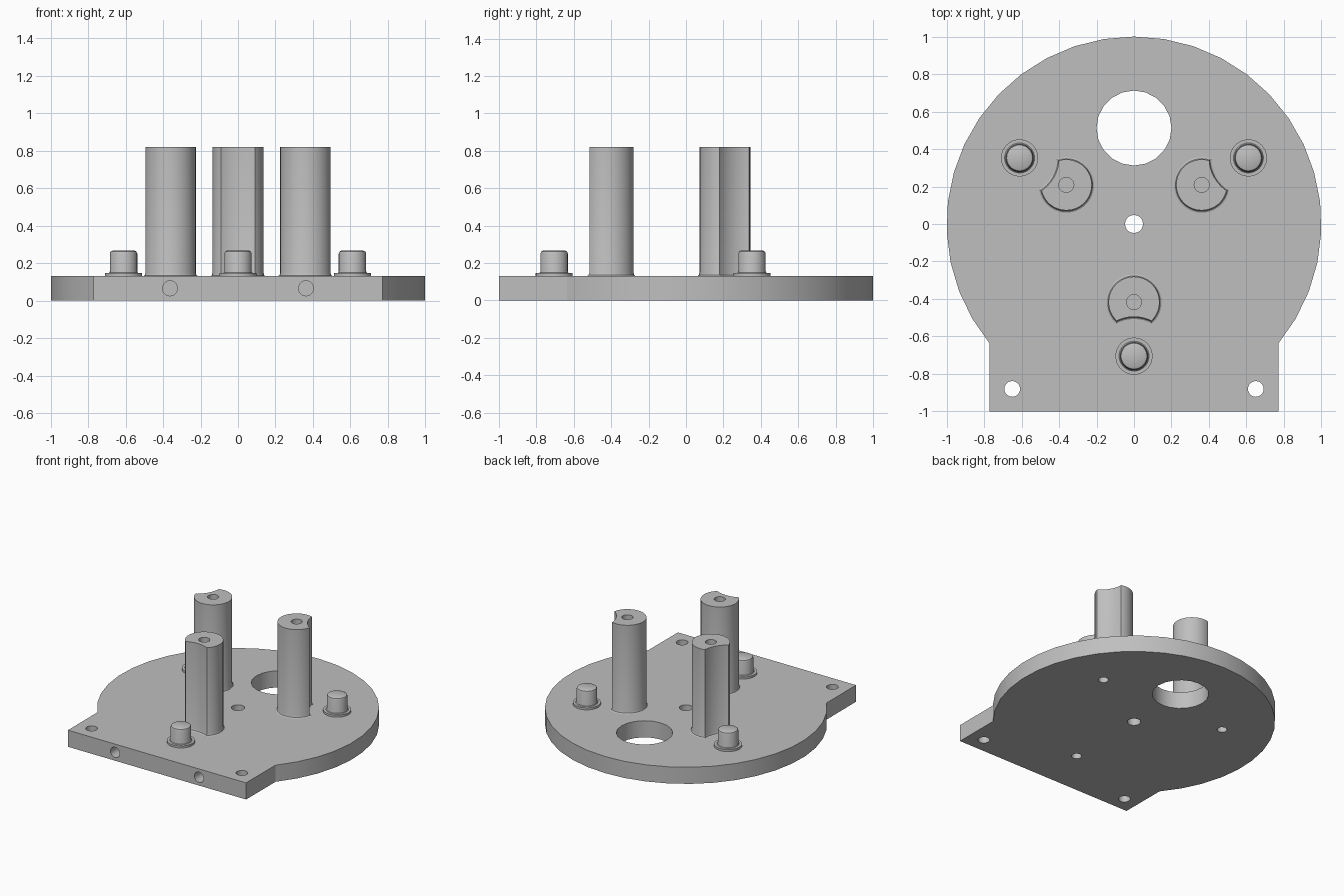
import bpy, bmesh
from math import sin, cos, pi, radians, asin
from mathutils import Matrix, Vector

if "Cube" in bpy.data.objects:
    bpy.data.objects.remove(bpy.data.objects["Cube"])

PLATE_Z = 0.13
POST_TOP = 0.82

grey = bpy.data.materials.new("machined grey")
grey.use_nodes = True
COLOUR = (0.52, 0.52, 0.52, 1)
grey.diffuse_color = COLOUR
grey.node_tree.nodes["Principled BSDF"].inputs["Base Color"].default_value = COLOUR


def make(name, bm):
    bmesh.ops.recalc_face_normals(bm, faces=bm.faces)
    mesh = bpy.data.meshes.new(name)
    bm.to_mesh(mesh)
    bm.free()
    mesh.materials.append(grey)
    obj = bpy.data.objects.new(name, mesh)
    bpy.context.collection.objects.link(obj)
    return obj


def lathe(name, profile, at=(0, 0, 0), sides=32, turn=Matrix()):
    """Solid of revolution from (radius, height) points, capped at both ends."""
    bm = bmesh.new()
    rings = [[bm.verts.new((r * cos(2 * pi * i / sides), r * sin(2 * pi * i / sides), z))
              for i in range(sides)] for r, z in profile]
    for a, b in zip(rings, rings[1:]):
        for i in range(sides):
            j = (i + 1) % sides
            bm.faces.new((a[i], a[j], b[j], b[i]))
    bm.faces.new(rings[0])
    bm.faces.new(rings[-1])
    bm.transform(Matrix.Translation(at) @ turn)
    return make(name, bm)


def drill(x, y, r, low, high, sides=20):
    return lathe("cutter", [(r, low), (r, high)], (x, y, 0), sides)


def cut(obj, cutters):
    bpy.context.view_layer.objects.active = obj
    for c in cutters:
        c.hide_render = True
        mod = obj.modifiers.new("cut", "BOOLEAN")
        mod.operation = "DIFFERENCE"
        mod.solver = "EXACT"
        mod.object = c
        bpy.ops.object.modifier_apply(modifier=mod.name)
        bpy.data.objects.remove(c)


def smooth(obj):
    bpy.ops.object.select_all(action="DESELECT")
    obj.select_set(True)
    bpy.context.view_layer.objects.active = obj
    bpy.ops.object.shade_smooth_by_angle(angle=radians(30))


# Base plate: round disc running into a square foot
half = 0.77
start = -asin(0.637)
steps = 28
outline = [(-half, -1), (half, -1)]
for i in range(steps + 1):
    a = start + (pi - 2 * start) * i / steps
    outline.append((cos(a), sin(a)))
bm = bmesh.new()
face = bm.faces.new([bm.verts.new((x, y, 0)) for x, y in outline])
top = bmesh.ops.extrude_face_region(bm, geom=[face])
bmesh.ops.translate(bm, vec=(0, 0, PLATE_Z),
                    verts=[v for v in top["geom"] if isinstance(v, bmesh.types.BMVert)])
plate = make("base_plate", bm)

# Window, centre hole, corner holes and blind holes in the front edge
holes = [drill(0, 0.512, 0.2, -1, 1), drill(0, 0, 0.048, -1, 1)]
for side in (-1, 1):
    holes.append(drill(side * 0.65, -0.88, 0.042, -1, 1))
    holes.append(lathe("cutter", [(0.04, -0.1), (0.04, 0.2)],
                       (side * 0.363, -1, 0.065), 20, Matrix.Rotation(-pi / 2, 4, "X")))

# Three stations: scalloped post, pin and blind hole underneath
for name, angle in (("front", -90), ("left", 30), ("right", 150)):
    d = Vector((cos(radians(angle)), sin(radians(angle)), 0))
    pin_at, post_at, hole_at = d * 0.705, d * 0.417, d * 0.633
    holes.append(drill(hole_at.x, hole_at.y, 0.036, -0.1, 0.1))

    post = lathe(name + "_post", [(0.148, 0.12), (0.148, PLATE_Z), (0.14, 0.135),
                                  (0.136, 0.148), (0.136, POST_TOP)], post_at, 36)
    scallop = lathe("cutter", [(0.198, 0), (0.198, PLATE_Z), (0.206, 0.135),
                               (0.21, 0.148), (0.21, 1)], pin_at, 48)
    cut(post, [scallop, drill(post_at.x, post_at.y, 0.04, 0.55, 1)])
    smooth(post)

    pin = lathe(name + "_pin", [(0.099, 0.12), (0.099, 0.146), (0.08, 0.146),
                                (0.075, 0.15), (0.073, 0.157), (0.073, 0.25),
                                (0.069, 0.261), (0.06, 0.266)], pin_at, 32)
    smooth(pin)

cut(plate, holes)
smooth(plate)
